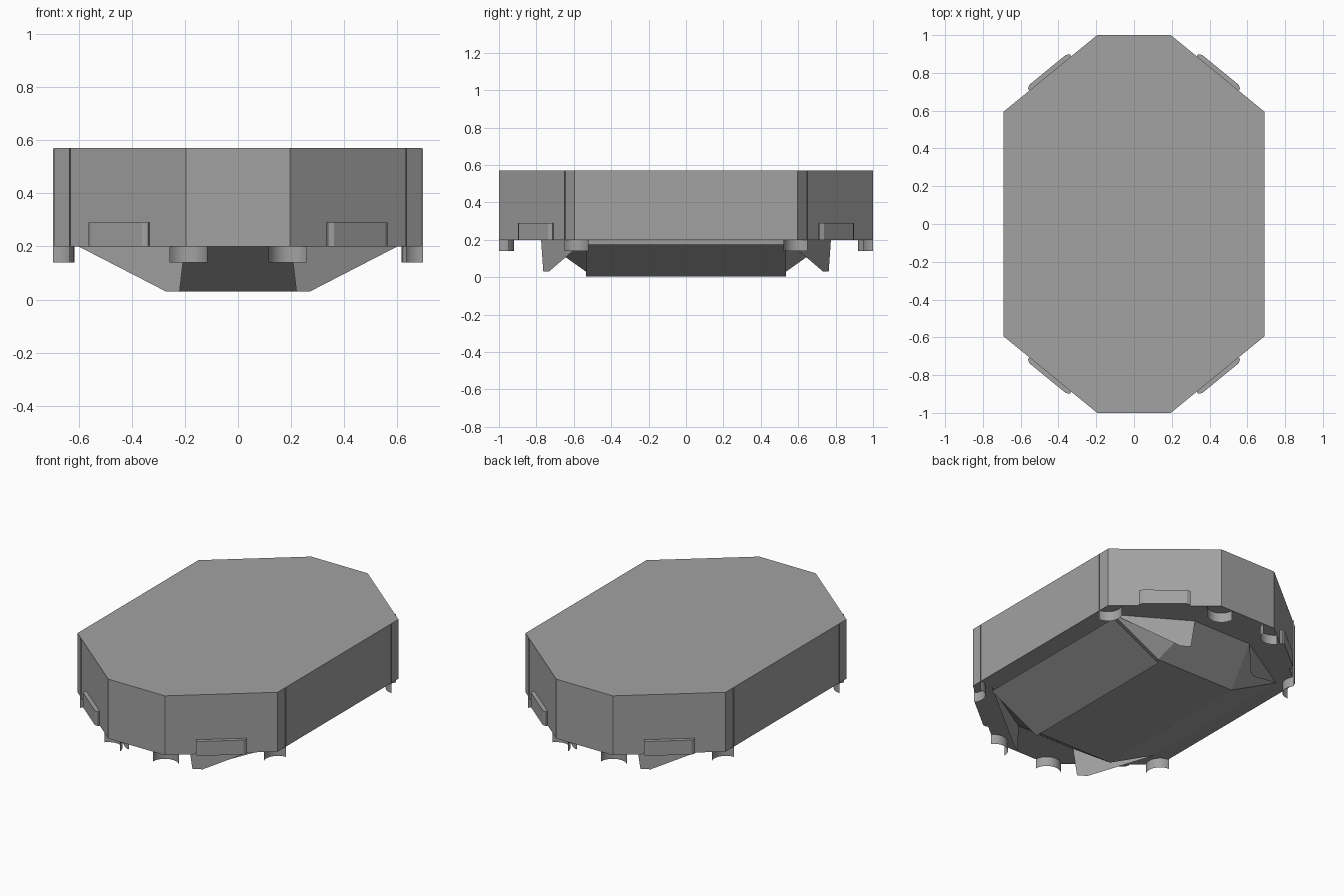
import bpy, math
from mathutils import Vector

cube = bpy.data.objects.get("Cube")
if cube:
    bpy.data.objects.remove(cube, do_unlink=True)

grey = bpy.data.materials.new("mid_grey")
grey.use_nodes = True
colour = (0.36, 0.36, 0.36, 1)
grey.diffuse_color = colour
grey.node_tree.nodes["Principled BSDF"].inputs["Base Color"].default_value = colour

BOTTOM, TOP = 0.2, 0.57
FLOOR = 0.03


def make(name, verts, faces):
    mesh = bpy.data.meshes.new(name)
    mesh.from_pydata([tuple(v) for v in verts], [], faces)
    mesh.materials.append(grey)
    obj = bpy.data.objects.new(name, mesh)
    bpy.context.collection.objects.link(obj)
    return obj


def prism(name, outline, z0, z1):
    n = len(outline)
    verts = [(x, y, z) for z in (z0, z1) for x, y in outline]
    faces = [(i, (i + 1) % n, n + (i + 1) % n, n + i) for i in range(n)]
    faces += [tuple(reversed(range(n))), tuple(range(n, 2 * n))]
    return make(name, verts, faces)


# Eight-sided main body
ex, ey = 0.195, 1.0      # corner at the end face
sx, sy = 0.69, 0.595     # corner at the long side
quarter = [Vector((sx, sy)), Vector((ex, ey))]
outline = []
for mx, my in ((1, 1), (-1, 1), (-1, -1), (1, -1)):
    pts = [Vector((p.x * mx, p.y * my)) for p in quarter]
    outline += pts if mx * my > 0 else pts[::-1]
prism("body", outline, BOTTOM, TOP)


# Thin curved strips round the inside of every corner, ending as feet
def corner_foot(name, corner, before, after, radius, push):
    a, b = before - corner, after - corner
    centre = corner + corner.normalized() * push
    start = math.atan2(b.y, b.x)
    sweep = (math.atan2(a.y, a.x) - start) % (2 * math.pi)
    steps = 12
    verts = []
    for i in range(steps + 1):
        t = start + sweep * i / steps
        x = centre.x + radius * math.cos(t)
        y = centre.y + radius * math.sin(t)
        verts += [(x, y, 0.14), (x, y, TOP - 0.002)]
    faces = [(2 * i, 2 * i + 2, 2 * i + 3, 2 * i + 1) for i in range(steps)]
    foot = make(name, verts, faces)
    for p in foot.data.polygons:
        p.use_smooth = True


for i, c in enumerate(outline):
    on_side = abs(c.x) > 0.5
    corner_foot(f"corner_foot_{i + 1}", c, outline[i - 1], outline[(i + 1) % 8],
                0.08, 0.008 if on_side else 0)

# Low pads on the four slanted faces
for mx in (1, -1):
    for my in (1, -1):
        a, b = Vector((sx * mx, sy * my)), Vector((ex * mx, ey * my))
        along = (b - a).normalized()
        out = Vector((-along.y, along.x)) * mx * my
        out = out if out.dot(a) > 0 else -out
        mid = (a + b) / 2
        pad = [mid + along * u + out * v for u, v in
               ((-0.14, -0.01), (-0.145, 0.012), (-0.125, 0.024),
                (0.125, 0.024), (0.145, 0.012), (0.14, -0.01))]
        if mx * my < 0:
            pad.reverse()
        prism("slanted_face_pad", pad, BOTTOM, 0.29)

# Keel: floor plate, sloping sides, sloping ends
KX, KY, WX, EY, EX = 0.27, 0.535, 0.6, 0.775, 0.2
make("keel_floor", [(-KX, -KY, FLOOR), (-KX, KY, FLOOR), (KX, KY, FLOOR), (KX, -KY, FLOOR)],
     [(0, 1, 2, 3)])

for mx, drop, side in ((-1, 0, "right"), (1, 0.025, "left")):
    make(f"keel_side_{side}",
         [(mx * WX, -KY, BOTTOM - drop), (mx * WX, KY, BOTTOM - drop),
          (mx * KX, KY, FLOOR - drop), (mx * KX, -KY, FLOOR - drop)],
         [(0, 1, 2, 3)[::-mx]])

for my, end in ((-1, "front"), (1, "back")):
    make(f"keel_slope_{end}",
         [(-EX, my * EY, BOTTOM), (EX, my * EY, BOTTOM),
          (EX, my * KY, FLOOR), (-EX, my * KY, FLOOR)], [(0, 1, 2, 3)[::my]])
    for mx, side in ((-1, "right"), (1, "left")):
        # Sloping corner that closes the keel
        make(f"keel_corner_{end}_{side}",
             [(mx * WX, my * KY, BOTTOM), (mx * EX, my * EY, BOTTOM),
              (mx * KX, my * KY, FLOOR), (mx * EX, my * KY, FLOOR)],
             [(0, 1, 2)[::-mx * my], (1, 3, 2)[::-mx * my]])
        # Upright gusset under the slanted face
        make(f"keel_gusset_{end}_{side}",
             [(mx * WX, my * KY, BOTTOM), (mx * EX, my * EY, BOTTOM),
              (mx * 0.22, my * 0.763, FLOOR), (mx * KX, my * 0.733, FLOOR)],
             [(0, 1, 2, 3)[::-mx * my]])
